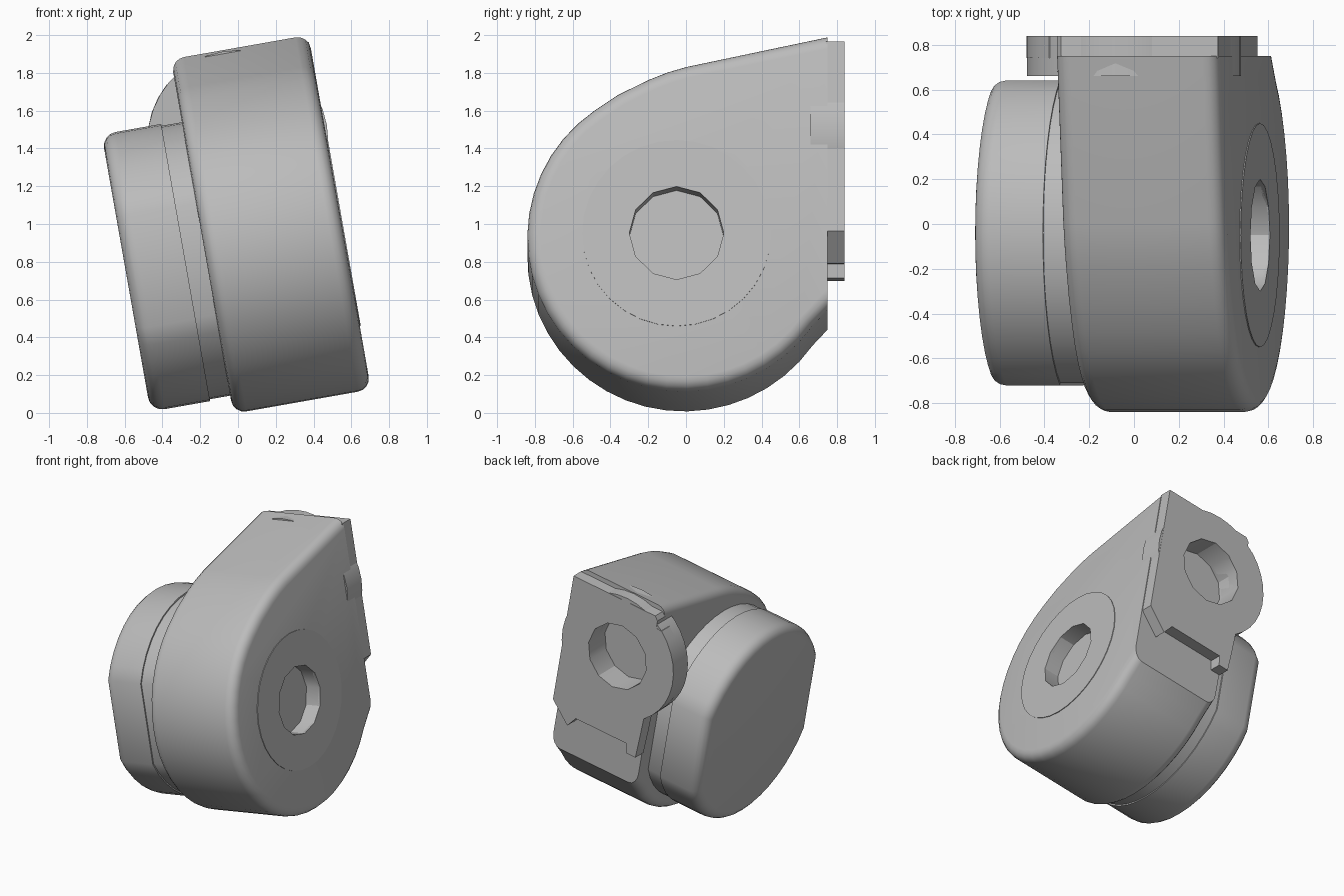
import bpy, bmesh
from math import radians, sin, cos, sqrt
from mathutils import Matrix, Vector

cube = bpy.data.objects.get("Cube")
if cube:
    bpy.data.objects.remove(cube, do_unlink=True)

TILT = Matrix.Rotation(radians(-10), 4, 'Y')

grey = bpy.data.materials.new("plain_grey")
grey.use_nodes = True
grey.diffuse_color = (0.5, 0.5, 0.5, 1)
grey.node_tree.nodes["Principled BSDF"].inputs["Base Color"].default_value = (0.5, 0.5, 0.5, 1)


def arc(cx, cy, r, a0, a1, n):
    """Points along a circular arc, angles in degrees."""
    angles = [radians(a0 + (a1 - a0) * i / n) for i in range(n + 1)]
    return [(cx + r * cos(a), cy + r * sin(a)) for a in angles]


def circle(cx, cy, r, n):
    return arc(cx, cy, r, 0, 360, n)[:-1]


def prism(name, outline, axis, start, end, bevel=0, rim=None, segments=4):
    """Extrude an outline along x or y, round its chosen rim edges, then tilt it."""
    bm = bmesh.new()
    place = (lambda p, d: (d, *p)) if axis == 'x' else (lambda p, d: (p[0], d, p[1]))
    low = [bm.verts.new(place(p, start)) for p in outline]
    high = [bm.verts.new(place(p, end)) for p in outline]
    bm.faces.new(low)
    bm.faces.new(high[::-1])
    for i in range(len(low)):
        j = (i + 1) % len(low)
        bm.faces.new((low[j], low[i], high[i], high[j]))
    bmesh.ops.recalc_face_normals(bm, faces=bm.faces)
    if bevel:
        edges = [e for e in bm.edges if rim(*(v.co for v in e.verts))]
        bmesh.ops.bevel(bm, geom=edges, offset=bevel, segments=segments,
                        profile=0.5, affect='EDGES', clamp_overlap=True)
    bm.transform(TILT)
    mesh = bpy.data.meshes.new(name)
    bm.to_mesh(mesh)
    bm.free()
    mesh.materials.append(grey)
    obj = bpy.data.objects.new(name, mesh)
    bpy.context.collection.objects.link(obj)
    return obj


def cut(targets, cutter):
    """Subtract the cutter from each target, then discard it."""
    cutter.hide_render = True
    for obj in targets:
        mod = obj.modifiers.new("hole", 'BOOLEAN')
        mod.operation, mod.solver, mod.object = 'DIFFERENCE', 'EXACT', cutter
        bpy.context.view_layer.objects.active = obj
        bpy.ops.object.modifier_apply(modifier=mod.name)
    bpy.data.objects.remove(cutter, do_unlink=True)


# Teardrop body with rounded side rims and a flat back
BACK = 0.75
profile = [(BACK, 1.905), (0, 1.745), (-0.1, 1.715), (-0.2, 1.675), (-0.36, 1.595)]
profile += arc(-0.01, 0.83, 0.83, 125, 325, 26) + [(BACK, 0.44)]


def body_rim(a, b):
    return abs(a.x - b.x) < 1e-4 and not (a.y > BACK - 0.01 and b.y > BACK - 0.01)


body = prism("body", profile, 'x', -0.025, 0.715, 0.07, body_rim)

# Raised round pad on the side
pad = prism("side_pad", circle(-0.05, 0.84, 0.5, 32), 'x', 0.70, 0.72)


# Cap and neck: round with flats at the front and back
def flatted(radius, flat):
    half = 24
    pts = []
    for base in (0, 180):
        pts += arc(-0.04, 0.832, radius, base + half, base + 180 - half, 16)
    return [(max(-0.04 - flat, min(-0.04 + flat, y)), v) for y, v in pts]


neck = prism("neck", flatted(0.735, 0.67), 'x', -0.15, 0.0)
cap = prism("cap", flatted(0.745, 0.68), 'x', -0.455, -0.135, 0.075,
            lambda a, b: a.x < -0.4 and b.x < -0.4)

# Mounting plate on the back with a round lobe and claw feet
outline = [(0.71, 1.87), (0.0, 1.87), (-0.025, 1.84), (-0.025, 1.78)]
outline += arc(0.25, 1.42, 0.48, 132, 232, 10)
outline += [(-0.04, 0.9), (-0.03, 0.715), (0.05, 0.715), (0.06, 0.79),
            (0.5, 0.79), (0.56, 0.705), (0.71, 0.853)]
plate = prism("back_plate", outline, 'y', 0.74, 0.84)
lobe = prism("plate_lobe", circle(0.25, 1.42, 0.478, 36), 'y', 0.66, 0.838)

# Round sockets in the back and in the side
cut([body, plate, lobe], prism("back_socket", circle(0.25, 1.42, 0.25, 12), 'y', 0.64, 0.9))
cut([body, pad], prism("side_socket", circle(-0.05, 0.84, 0.25, 12), 'x', 0.6, 0.8))

# Smooth shading with crisp edges
for obj in (body, pad, neck, cap, plate, lobe):
    bpy.ops.object.select_all(action='DESELECT')
    obj.select_set(True)
    bpy.context.view_layer.objects.active = obj
    bpy.ops.object.shade_smooth_by_angle(angle=radians(30))
